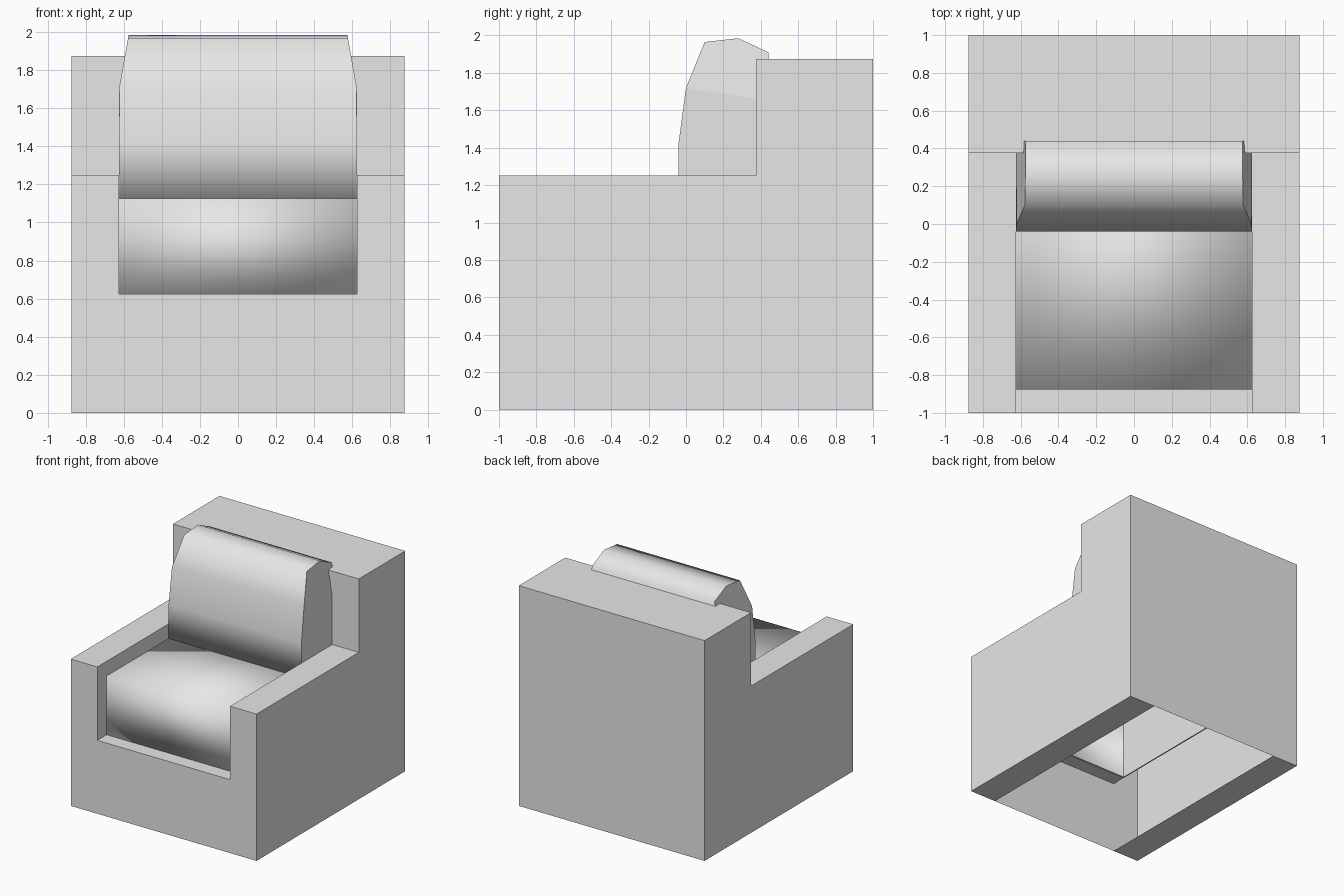
import bpy
import bmesh

cube = bpy.data.objects.get("Cube")
if cube:
    bpy.data.objects.remove(cube, do_unlink=True)

# One plain upholstery colour
fabric = bpy.data.materials.new("light_grey_fabric")
fabric.use_nodes = True
GREY = (0.8, 0.8, 0.8, 1)
fabric.diffuse_color = GREY
fabric.node_tree.nodes["Principled BSDF"].inputs["Base Color"].default_value = GREY


def make_object(name, bm):
    bmesh.ops.remove_doubles(bm, verts=bm.verts, dist=0.0005)
    bmesh.ops.recalc_face_normals(bm, faces=bm.faces)
    mesh = bpy.data.meshes.new(name)
    bm.to_mesh(mesh)
    bm.free()
    mesh.materials.append(fabric)
    obj = bpy.data.objects.new(name, mesh)
    bpy.context.collection.objects.link(obj)
    return obj


def panel(bm, axis, level, outline):
    """Flat polygon at a fixed level on one axis; outline uses the other two."""
    verts = []
    for a, b in outline:
        co = [a, b]
        co.insert(axis, level)
        verts.append(bm.verts.new(co))
    return bm.faces.new(verts)


def rect(a0, a1, b0, b1):
    return [(a0, b0), (a1, b0), (a1, b1), (a0, b1)]


# Main dimensions
OUT, INN = 0.875, 0.625             # outer and inner half widths
FRONT, BACK, REST = -1.0, 1.0, 0.375
LEDGE, ARM, TOP = 0.625, 1.25, 1.875

# Chair frame: hollow half shell, mirrored
bm = bmesh.new()
panel(bm, 0, OUT, [(FRONT, 0), (BACK, 0), (BACK, TOP), (REST, TOP), (REST, ARM), (FRONT, ARM)])
panel(bm, 0, INN, rect(FRONT, REST, LEDGE, ARM))
panel(bm, 1, FRONT, [(0, 0), (INN, 0), (OUT, 0), (OUT, ARM), (INN, ARM), (INN, LEDGE), (0, LEDGE)])
panel(bm, 1, REST, [(0, LEDGE), (INN, LEDGE), (INN, ARM), (OUT, ARM), (OUT, TOP), (0, TOP)])
panel(bm, 1, BACK, [(0, 0), (INN, 0), (OUT, 0), (OUT, TOP), (0, TOP)])
panel(bm, 2, 0, rect(INN, OUT, FRONT, BACK))
panel(bm, 2, ARM, rect(INN, OUT, FRONT, REST))
panel(bm, 2, TOP, rect(0, OUT, REST, BACK))
panel(bm, 2, LEDGE, rect(0, INN, FRONT, -0.875))
frame = make_object("chair_frame", bm)
mirror = frame.modifiers.new("mirror", 'MIRROR')
mirror.use_axis[0] = True

# Seat cushion: soft-shaded box, open underneath with a narrow turned-in hem
bm = bmesh.new()
bmesh.ops.create_cube(bm, size=1)
for v in bm.verts:
    v.co.x *= 2 * INN + 0.004
    v.co.y = -0.875 if v.co.y < 0 else REST
    v.co.z = LEDGE if v.co.z < 0 else 1.125
base = min(bm.faces, key=lambda f: f.calc_center_median().z)
bmesh.ops.inset_region(bm, faces=[base], thickness=0.015)
bmesh.ops.delete(bm, geom=[base], context='FACES')
for f in bm.faces:
    f.smooth = True
make_object("seat_cushion", bm)

# Back cushion: side profile (half width, y, z) lofted across the chair
profile = [
    (0.625, -0.04, 1.125), (0.625, -0.04, 1.42), (0.622, 0.0, 1.72),
    (0.578, 0.10, 1.965), (0.575, 0.28, 1.985), (0.575, 0.44, 1.91),
    (0.625, 0.44, 1.65), (0.625, 0.44, 1.125),
]
bm = bmesh.new()
left = [bm.verts.new(p) for p in profile]
right = [bm.verts.new((-x, y, z)) for x, y, z in profile]
for i in range(len(profile)):
    j = (i + 1) % len(profile)
    bm.faces.new((left[i], left[j], right[j], right[i])).smooth = True
for side in (left, right):
    bm.faces.new(side[:3] + side[6:])   # upright lower cheek
    bm.faces.new(side[2:7])             # tapered upper cheek
make_object("back_cushion", bm)
